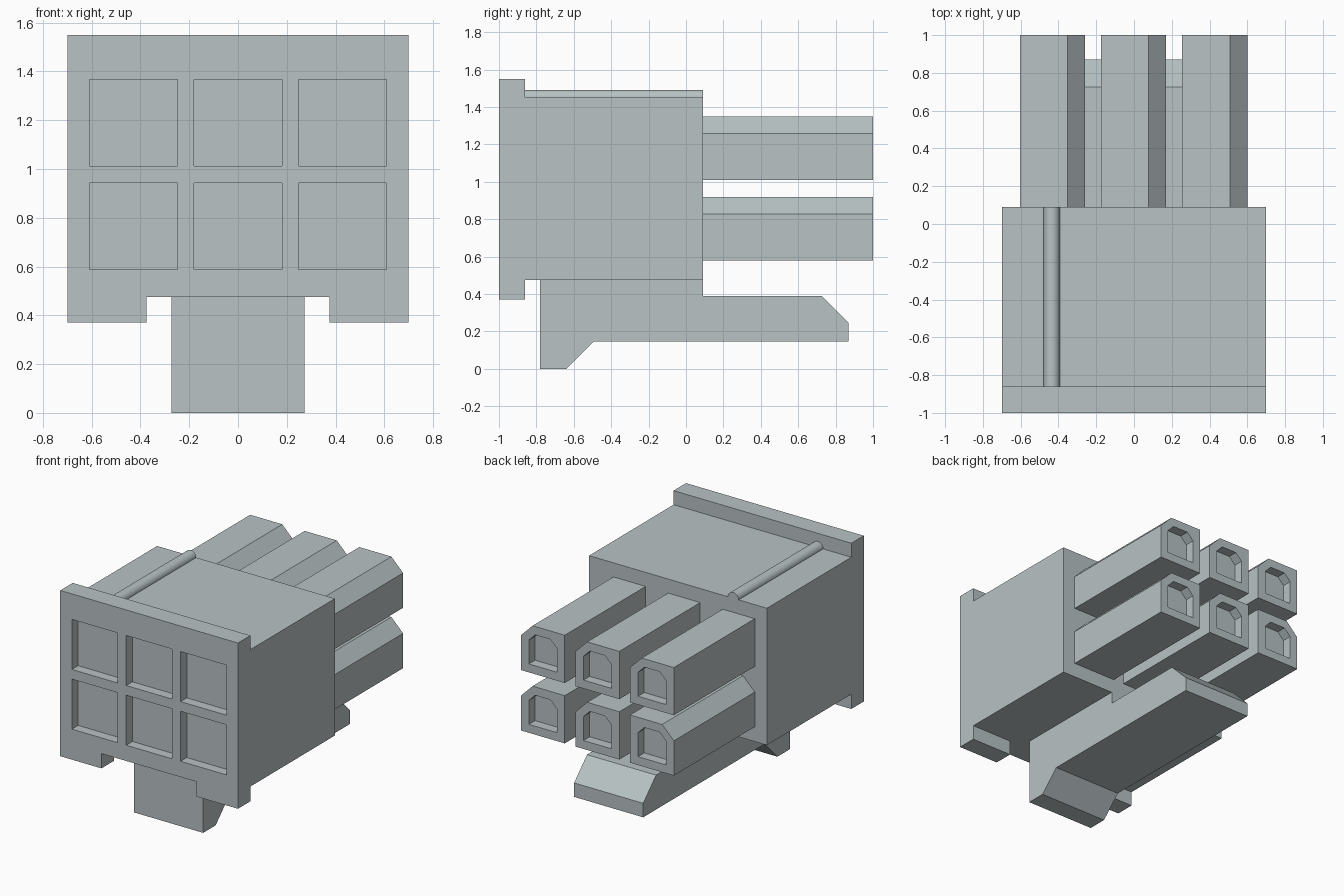
import bpy, bmesh, math
from mathutils import Vector

if "Cube" in bpy.data.objects:
    bpy.data.objects.remove(bpy.data.objects["Cube"])

plastic = bpy.data.materials.new("light grey plastic")
plastic.diffuse_color = (0.48, 0.54, 0.55, 1)
plastic.use_nodes = True
plastic.node_tree.nodes["Principled BSDF"].inputs["Base Color"].default_value = plastic.diffuse_color


def prisms(name, outlines, axis, lo, hi):
    """Extrude closed outlines along x or y (outline = (y,z) or (x,z))."""
    bm = bmesh.new()
    for pts in outlines:
        place = (lambda p, d: Vector((d, p[0], p[1]))) if axis == "x" else \
                (lambda p, d: Vector((p[0], d, p[1])))
        face = bm.faces.new([bm.verts.new(place(p, lo)) for p in pts])
        ext = bmesh.ops.extrude_face_region(bm, geom=[face])["geom"]
        shift = place((0, 0), hi - lo)
        for v in ext:
            if isinstance(v, bmesh.types.BMVert):
                v.co += shift
    bmesh.ops.recalc_face_normals(bm, faces=bm.faces)
    mesh = bpy.data.meshes.new(name)
    bm.to_mesh(mesh)
    bm.free()
    mesh.materials.append(plastic)
    obj = bpy.data.objects.new(name, mesh)
    bpy.context.collection.objects.link(obj)
    return obj


def cut(target, cutter):
    mod = target.modifiers.new("pockets", "BOOLEAN")
    mod.operation, mod.solver, mod.object = "DIFFERENCE", "EXACT", cutter
    cutter.hide_render = True
    cutter.hide_viewport = True


def rect(x, z, w, h):
    return [(x - w, z - h), (x + w, z - h), (x + w, z + h), (x - w, z + h)]


def chamfered(x, z, w, h, c, left, right):
    """Rectangle with its upper left and/or right corner cut off."""
    pts = [(x - w, z - h), (x + w, z - h)]
    pts += [(x + w, z + h - c), (x + w - c, z + h)] if right else [(x + w, z + h)]
    pts += [(x - w + c, z + h), (x - w, z + h - c)] if left else [(x - w, z + h)]
    return pts


# Main housing block
prisms("housing", [rect(0, 0.9625, 0.70, 0.4875)], "y", -0.86, 0.09)

# Front flange with a notch in its lower edge and six shallow pockets
flange = prisms("front_flange", [[
    (-0.70, 0.37), (-0.375, 0.37), (-0.375, 0.475), (0.375, 0.475),
    (0.375, 0.37), (0.70, 0.37), (0.70, 1.55), (-0.70, 1.55)]], "y", -1.0, -0.86)
pockets = [rect(x, z, 0.18, 0.178)
           for x in (-0.428, 0, 0.428) for z in (0.765, 1.19)]
cut(flange, prisms("front_pocket_cutter", pockets, "y", -1.1, -0.93))

# Rear terminal tubes, each with one cut corner; one tube is keyed the other way
tubes, holes = [], []
for x in (-0.432, -0.0025, 0.4275):
    for z in (0.75, 1.18):
        keyed = x < -0.1 and z < 1
        tubes.append(chamfered(x, z, 0.1725, 0.17, 0.092, keyed, not keyed))
        holes.append(chamfered(x, z, 0.11, 0.11, 0.05, True, True))
sleeves = prisms("terminal_tubes", tubes, "y", 0.09, 1.0)
cut(sleeves, prisms("tube_hole_cutter", holes, "y", 0.93, 1.1))

# Latch arm under the housing
prisms("latch_arm", [[
    (-0.78, 0), (-0.64, 0), (-0.495, 0.145), (0.87, 0.145), (0.87, 0.245),
    (0.725, 0.39), (0.09, 0.39), (0.09, 0.475), (-0.78, 0.475)]], "x", -0.272, 0.272)

# Round polarity rib on top
bpy.ops.mesh.primitive_cylinder_add(vertices=32, radius=0.043, depth=0.95,
                                    location=(-0.435, -0.385, 1.449),
                                    rotation=(math.pi / 2, 0, 0))
rib = bpy.context.object
rib.name = "polarity_rib"
rib.data.materials.append(plastic)
bpy.ops.object.shade_smooth_by_angle(angle=math.radians(30))
